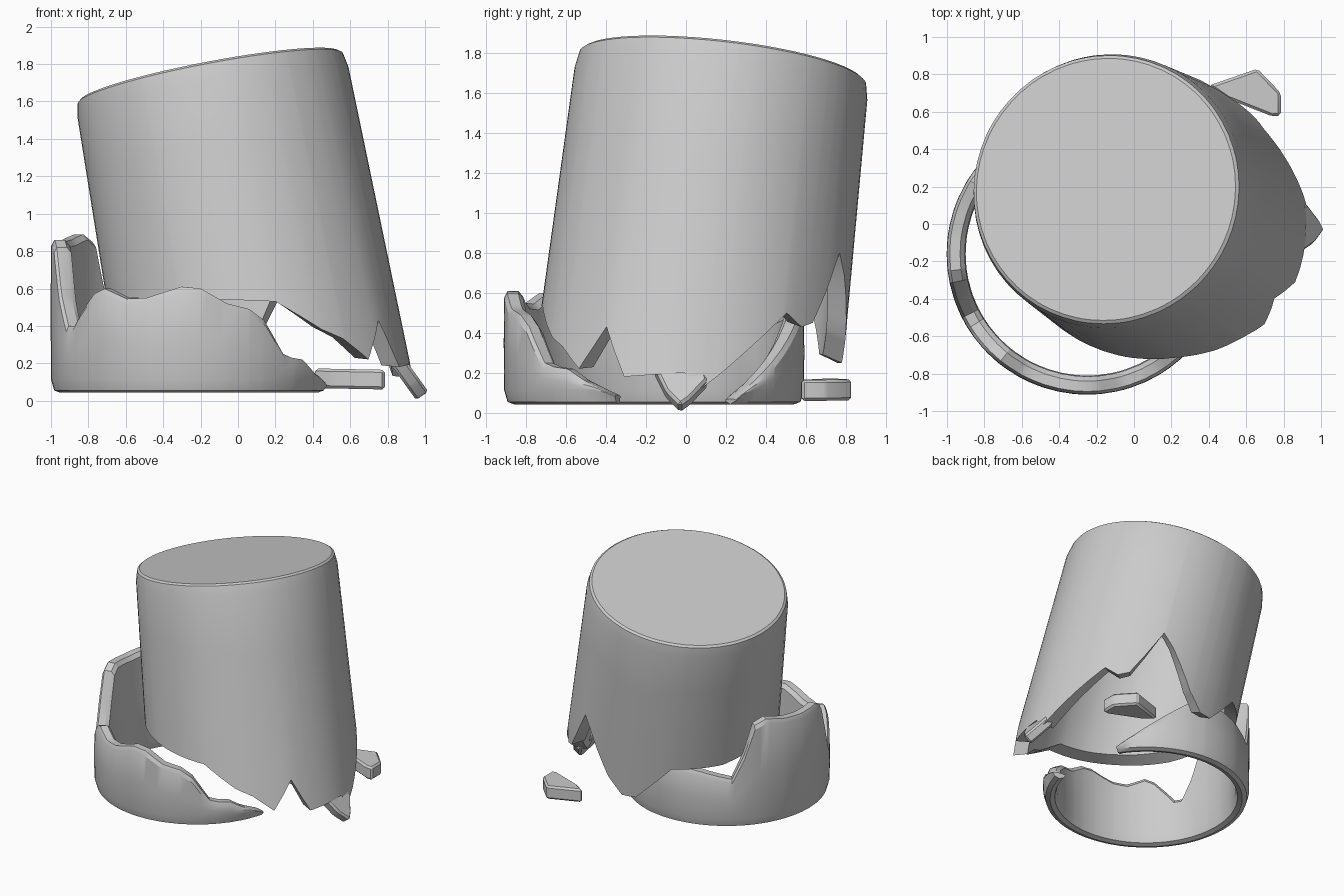
import bpy, bmesh
from math import cos, sin, radians
from mathutils import Vector

if "Cube" in bpy.data.objects:
    bpy.data.objects.remove(bpy.data.objects["Cube"])


def finish(name, bm, angle=28):
    bmesh.ops.recalc_face_normals(bm, faces=bm.faces)
    me = bpy.data.meshes.new(name)
    bm.to_mesh(me)
    bm.free()
    me.shade_smooth()
    me.set_sharp_from_angle(angle=radians(angle))
    ob = bpy.data.objects.new(name, me)
    bpy.context.collection.objects.link(ob)
    return ob


def lerp(knots, a):
    for (a0, z0), (a1, z1) in zip(knots, knots[1:]):
        if a0 <= a <= a1:
            return z0 + (z1 - z0) * (a - a0) / (a1 - a0)
    return knots[-1][1]


def angles(knots, step=6):
    a0, a1 = knots[0][0], knots[-1][0]
    return sorted({a for a in range(-360, 361, step) if a0 < a < a1} | {k[0] for k in knots})


def sweep(bm, columns, closed_angle, closed_profile):
    # join columns of points into a skin, capping whatever stays open
    cols = [[bm.verts.new(p) for p in c] for c in columns]
    n = len(cols[0])
    for i in range(len(cols) if closed_angle else len(cols) - 1):
        a, b = cols[i], cols[(i + 1) % len(cols)]
        for j in range(n if closed_profile else n - 1):
            k = (j + 1) % n
            bm.faces.new((a[j], b[j], b[k], a[k]))
    if not closed_angle:
        bm.faces.new(cols[0])
        bm.faces.new(cols[-1])
    if not closed_profile:
        bm.faces.new([c[0] for c in cols])
        bm.faces.new([c[-1] for c in cols])


# large tilted upturned cup: (angle, world height of the broken edge)
CUP_EDGE = [(-180, .58), (-150, .55), (-119, .55), (-99, .54), (-81, .53), (-64, .38),
            (-55, .33), (-44, .22), (-38, .33), (-33, .43), (-28, .30), (-23, .18),
            (-12, .19), (0, .2), (7, .12), (14, .2), (30, .4), (38, .5), (46, .43),
            (52, .45), (58, .6), (65, .8), (72, .69), (88, .38), (98, .25), (106, .25),
            (124, .52), (153, .52), (174, .58), (180, .58)]
TOP = Vector((-.15, .185, 1.735))
N = Vector((-.19, .115, 1)).normalized()
U = Vector((1, 0, .19)).normalized()
V = N.cross(U)


def cup_column(deg):
    d = U * cos(radians(deg)) + V * sin(radians(deg))
    at = lambda r, s: TOP + d * r - N * s
    r = .76
    edge = (TOP.z + r * d.z - lerp(CUP_EDGE, deg)) / N.z
    outer = [(.705, 0), (.722, .012), (.737, .09)]
    outer += [(.737 + .028 * t, .09 + (edge - .09) * t) for t in (.3, .6, 1)]
    inner = [(.665, edge - .03), (.65, edge * .5), (.63, .16), (.6, .12)]
    return [at(r, s) for r, s in outer + inner]


bm = bmesh.new()
sweep(bm, [cup_column(a) for a in angles(CUP_EDGE)[:-1]], True, False)
finish("broken_cup_body", bm)

# broken rim ring: (angle, height of the broken edge)
RING_EDGE = [(-327, .07), (-307, .25), (-286, .45), (-275, .52), (-250, .48), (-232, .43),
             (-225, .62), (-219, .85), (-212, .89), (-200, .86), (-188, .85), (-173, .86),
             (-168, .82), (-160, .56), (-153, .40), (-148, .40), (-143, .47), (-135, .57),
             (-129, .60), (-118, .545), (-109, .55), (-94, .61), (-86, .60), (-75, .52),
             (-65, .49), (-58, .43), (-48, .25), (-43, .23), (-36, .22), (-28, .16), (-15, .09)]


def ring_column(deg):
    e = lerp(RING_EDGE, deg)
    lo = min(.115, e - .012)
    mid = (lo + e - .02) / 2 if e > .2 else lo + (e - lo) * .3
    top = max(e - .03, lo + (e - lo) * .6)
    prof = [(.70, .043), (.733, .055), (.75, lo), (.752, mid), (.75, top), (.735, e),
            (.68, e), (.655, top), (.65, mid), (.65, lo), (.665, .055)]
    c, s = cos(radians(deg)), sin(radians(deg))
    return [(-.25 + r * c, -.16 + r * s, z) for r, z in prof]


bm = bmesh.new()
sweep(bm, [ring_column(a) for a in angles(RING_EDGE)], False, True)
finish("broken_rim_ring", bm)


# loose shards: an outline extruded along a thickness vector, edges softened
def shard(name, outline, thick):
    bm = bmesh.new()
    t = Vector(thick)
    lo = [bm.verts.new(p) for p in outline]
    hi = [bm.verts.new(Vector(p) + t) for p in outline]
    bm.faces.new(lo)
    bm.faces.new(hi)
    n = len(lo)
    for i in range(n):
        bm.faces.new((lo[i], lo[(i + 1) % n], hi[(i + 1) % n], hi[i]))
    bmesh.ops.bevel(bm, geom=bm.edges[:], offset=.014, segments=1, affect='EDGES', clamp_overlap=True)
    finish(name, bm)


lean = [(-.16, .19), (-.08, .26), (.05, .26), (.11, .13), (.02, .035), (-.03, .0), (-.1, .07)]
shard("leaning_shard", [(.785 + (.24 - z) * .72, y, z - .003) for y, z in lean], (.065, 0, .045))

flat = [(.40, .74), (.66, .83), (.785, .70), (.785, .58), (.74, .575), (.5, .67)]
shard("lying_shard", [(x, y, .06 + (.8 - x) * .02) for x, y in flat], (0, 0, .105))
